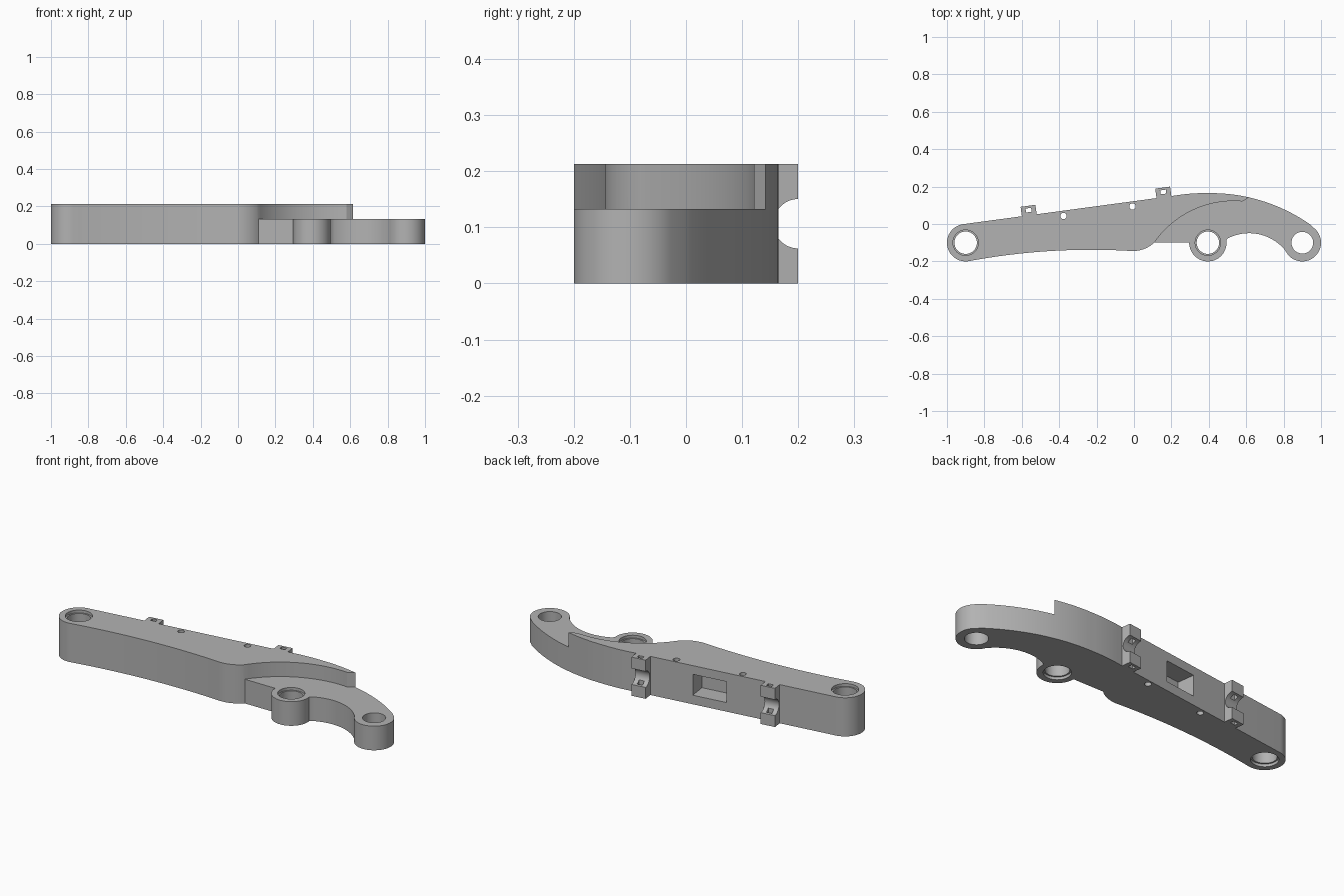
import bpy, bmesh, math
from mathutils import Matrix, Vector

old = bpy.data.objects.get("Cube")
if old:
    bpy.data.objects.remove(old, do_unlink=True)

HEIGHT, STEP = 0.213, 0.133
EDGE_ANGLE = math.atan(0.135)      # slant of the straight back edge

grey = bpy.data.materials.new("plain_grey")
grey.use_nodes = True
grey.diffuse_color = (0.45, 0.45, 0.45, 1)
grey.node_tree.nodes["Principled BSDF"].inputs["Base Color"].default_value = (0.45, 0.45, 0.45, 1)


def arc(cx, cy, r, start, end, n=32):
    """Points on a circle between two angles in degrees."""
    angles = [math.radians(start + (end - start) * i / n) for i in range(n + 1)]
    return [(cx + r * math.cos(a), cy + r * math.sin(a)) for a in angles]


def arc3(p, q, s, n=24):
    """Circular arc from p through q to s."""
    (ax, ay), (bx, by), (cx, cy) = p, q, s
    d = 2 * (ax * (by - cy) + bx * (cy - ay) + cx * (ay - by))
    a2, b2, c2 = ax * ax + ay * ay, bx * bx + by * by, cx * cx + cy * cy
    ux = (a2 * (by - cy) + b2 * (cy - ay) + c2 * (ay - by)) / d
    uy = (a2 * (cx - bx) + b2 * (ax - cx) + c2 * (bx - ax)) / d
    t0 = math.atan2(ay - uy, ax - ux)
    sweep = math.atan2(cy - uy, cx - ux) - t0
    sweep = (sweep + math.pi) % (2 * math.pi) - math.pi
    r = math.hypot(ax - ux, ay - uy)
    return [(ux + r * math.cos(t0 + sweep * i / n),
             uy + r * math.sin(t0 + sweep * i / n)) for i in range(n + 1)]


def prism(name, points, z0, z1, matrix=None):
    """Extrude a closed outline between two heights."""
    bm = bmesh.new()
    face = bm.faces.new([bm.verts.new((x, y, z0)) for x, y in points])
    top = bmesh.ops.extrude_face_region(bm, geom=[face])["geom"]
    bmesh.ops.translate(bm, vec=(0, 0, z1 - z0),
                        verts=[v for v in top if isinstance(v, bmesh.types.BMVert)])
    bmesh.ops.recalc_face_normals(bm, faces=bm.faces)
    if matrix:
        bm.transform(matrix)
    mesh = bpy.data.meshes.new(name)
    bm.to_mesh(mesh)
    bm.free()
    mesh.materials.append(grey)
    obj = bpy.data.objects.new(name, mesh)
    bpy.context.collection.objects.link(obj)
    return obj


def rect(x0, x1, y0, y1):
    return [(x0, y0), (x1, y0), (x1, y1), (x0, y1)]


def circle(x, y, r, n=48):
    return arc(x, y, r, 0, 360, n)[:-1]


def on_edge(x):
    """Frame on the straight back edge: local x along it, local y outward."""
    y = -0.001 + 0.135 * (x + 0.913)
    return Matrix.Translation((x, y, 0)) @ Matrix.Rotation(EDGE_ANGLE, 4, "Z")


# Whole arm outline, counter-clockwise from the back of the left eye
bottom = arc(-0.9, -0.1, 0.1, 97.7, 279)
outline = bottom
outline += arc3(bottom[-1], (-0.42, -0.143), (-0.02, -0.144))[1:]
outline += arc3((-0.02, -0.144), (0.05, -0.135), (0.11, -0.098), 10)[1:]
outline += arc(0.395, -0.1, 0.1, 179, 368)
outline += arc3((0.505, -0.075), (0.635, -0.05), (0.808, -0.14))
outline += arc(0.9, -0.1, 0.1, 207, 413)
outline += arc3((0.963, -0.018), (0.69, 0.122), (0.4, 0.165))[1:]
outline += arc3((0.4, 0.165), (0.3, 0.162), (0.206, 0.15), 10)[1:]
arm = prism("link_arm", outline, 0, HEIGHT)

adds, cuts = [], []

# Step that lowers the curved end
step = arc3((0.108, -0.1), (0.29, 0.062), (0.58, 0.121))
step += [(0.617, 0.143), (0.64, 0.3), (1.2, 0.3), (1.2, -0.4), (0.108, -0.4)]
cuts.append(prism("step_cutter", step, STEP, 0.3))

# Pivot bores, with shallow counterbores on two of them
for x, r, top, recessed in ((-0.9, 0.06, HEIGHT, True),
                            (0.395, 0.06, STEP, True),
                            (0.9, 0.058, STEP, False)):
    cuts.append(prism("bore_cutter", circle(x, -0.1, r), -0.1, 0.3))
    if recessed:
        for z in (0, top):
            cuts.append(prism("counterbore_cutter", circle(x, -0.1, 0.068), z - 0.015, z + 0.015))

# Small pin holes
for x, y in ((-0.377, 0.043), (-0.008, 0.094)):
    cuts.append(prism("pin_cutter", circle(x, y, 0.017, 24), -0.1, 0.3))

# Back lugs with a round saddle and a square slot
for x in (-0.56, 0.16):
    frame = on_edge(x)
    adds.append(prism("lug", rect(-0.04, 0.04, -0.03, 0.051), 0, HEIGHT, frame))
    lie = frame @ Matrix.Translation((0, 0.051, HEIGHT / 2)) @ Matrix.Rotation(math.pi / 2, 4, "Y")
    cuts.append(prism("saddle_cutter", circle(0, 0, 0.044), -0.06, 0.06, lie))
    cuts.append(prism("slot_cutter", rect(-0.015, 0.015, 0.017, 0.038), -0.1, 0.3, frame))

# Rectangular pocket in the back wall
cuts.append(prism("pocket_cutter", rect(-0.095, 0.095, -0.1, 0.05), 0.05, 0.165, on_edge(-0.21)))

# Combine everything into one solid
for parts, operation in ((adds, "UNION"), (cuts, "DIFFERENCE")):
    for part in parts:
        mod = arm.modifiers.new(part.name, "BOOLEAN")
        mod.operation, mod.object, mod.solver = operation, part, "EXACT"
graph = bpy.context.evaluated_depsgraph_get()
graph.update()
solid = bpy.data.meshes.new_from_object(arm.evaluated_get(graph))
arm.modifiers.clear()
arm.data = solid
for part in adds + cuts:
    bpy.data.objects.remove(part, do_unlink=True)

# Smooth the round walls, keep the rims sharp
for obj in bpy.context.selected_objects:
    obj.select_set(False)
arm.select_set(True)
bpy.context.view_layer.objects.active = arm
bpy.ops.object.shade_smooth_by_angle(angle=math.radians(30))
